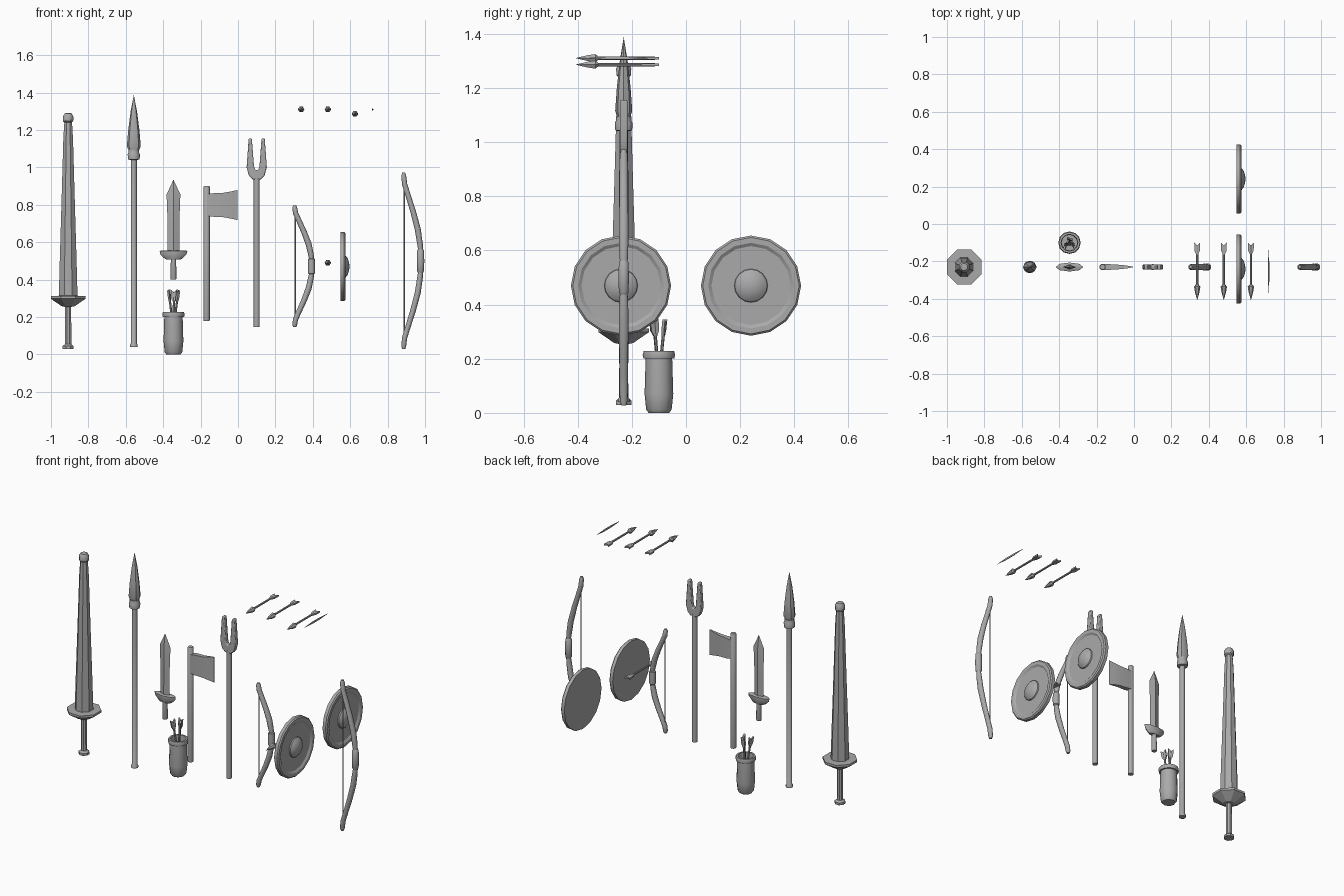
import bpy, bmesh, math
from mathutils import Vector, Matrix

if "Cube" in bpy.data.objects:
    bpy.data.objects.remove(bpy.data.objects["Cube"])

grey = bpy.data.materials.new("plain grey")
grey.diffuse_color = (0.4, 0.4, 0.4, 1)
grey.use_nodes = True
grey.node_tree.nodes["Principled BSDF"].inputs["Base Color"].default_value = grey.diffuse_color
Y0 = -0.23  # row in which most weapons stand


def finish(name, bm, angle=40):
    bmesh.ops.remove_doubles(bm, verts=bm.verts, dist=1e-4)
    bmesh.ops.recalc_face_normals(bm, faces=bm.faces)
    me = bpy.data.meshes.new(name)
    bm.to_mesh(me)
    bm.free()
    me.materials.append(grey)
    me.polygons.foreach_set("use_smooth", [True] * len(me.polygons))
    me.set_sharp_from_angle(angle=math.radians(angle))
    ob = bpy.data.objects.new(name, me)
    bpy.context.collection.objects.link(ob)
    return ob


def loft(name, sections, n=12, flat=False, angle=40):
    """Skin through sections (centre, u, v); flat puts sides on the axes."""
    bm = bmesh.new()
    k = 1 / math.cos(math.pi / n) if flat else 1
    rings = []
    for c, u, v in sections:
        c, u, v = Vector(c), Vector(u) * k, Vector(v) * k
        ring = []
        for i in range(n):
            a = 2 * math.pi * (i + (0.5 if flat else 0)) / n
            ring.append(bm.verts.new(c + u * math.cos(a) + v * math.sin(a)))
        rings.append(ring)
    for p, q in zip(rings, rings[1:]):
        for i in range(n):
            j = (i + 1) % n
            bm.faces.new((p[i], p[j], q[j], q[i]))
    bm.faces.new(rings[0][::-1])
    bm.faces.new(rings[-1])
    return finish(name, bm, angle)


def lathe(name, profile, x=0, y=0, n=12, flat=False, angle=40, squash=1):
    """Upright turned part from (radius, height) pairs."""
    secs = [((x, y, z), (max(r, 1e-5), 0, 0), (0, max(r * squash, 1e-5), 0))
            for r, z in profile]
    return loft(name, secs, n, flat, angle)


def plate(name, half, depth, origin=(0, 0, 0)):
    """Mirror a half outline (x, z) and give it a thickness in y."""
    pts = half + [(-x, z) for x, z in reversed(half) if x > 1e-4]
    o = Vector(origin)
    bm = bmesh.new()
    a = [bm.verts.new(o + Vector((x, -depth, z))) for x, z in pts]
    b = [bm.verts.new(o + Vector((x, depth, z))) for x, z in pts]
    bm.faces.new(a)
    bm.faces.new(b[::-1])
    for i in range(len(pts)):
        j = (i + 1) % len(pts)
        bm.faces.new((a[i], b[i], b[j], a[j]))
    return finish(name, bm)


# Lance
LX = -0.908
lathe("lance_handle", [(.029, .03), (.029, .045), (.017, .055), (.016, .27)], LX, Y0, 8, True)
lathe("lance_guard", [(.02, .255), (.035, .258), (.093, .298), (.093, .312), (.05, .314)],
      LX, Y0, 8, True, 20)
lathe("lance_cone", [(.05, .312), (.045, .5), (.036, .8), (.026, 1.15), (.022, 1.22), (.02, 1.245)],
      LX, Y0, 8, True, 30)
lathe("lance_tip", [(.015, 1.235), (.027, 1.247), (.028, 1.272), (.018, 1.289), (0, 1.292)],
      LX, Y0, 8, True)

# Spear
SX = -0.557
lathe("spear_shaft", [(.021, .04), (.021, .052), (.016, .058), (.016, 1.05)], SX, Y0)
lathe("spear_collar", [(.018, 1.04), (.031, 1.043), (.033, 1.07), (.028, 1.08), (.028, 1.095)],
      SX, Y0)
lathe("spear_head", [(.028, 1.09), (.037, 1.115), (.03, 1.2), (.017, 1.3), (0, 1.388)],
      SX, Y0, 8, squash=.85)

# Dagger
DX = -0.345
lathe("dagger_handle", [(.014, .40), (.016, .405), (.014, .52)], DX, Y0)
loft("dagger_guard", [((DX, Y0, z), (w, 0, 0), (0, d, 0)) for z, w, d in
     [(.507, .038, .016), (.515, .05, .019), (.535, .07, .024), (.553, .074, .024), (.557, .06, .018)]],
     8, angle=35)
loft("dagger_blade", [((DX, Y0, z), (w, 0, 0), (0, d, 0)) for z, w, d in
     [(.55, .032, .014), (.7, .031, .013), (.855, .037, .012), (.935, 1e-5, 1e-5)]], 4, angle=15)

# Axe
AX = -0.168
lathe("axe_shaft", [(.016, .18), (.017, .185), (.017, .895), (.014, .90)], AX, Y0)
loft("axe_blade", [((x, Y0, .799), (0, 0, h), (0, d, 0)) for x, h, d in
     [(-.165, .058, .015), (-.13, .063, .015), (-.08, .065, .012), (-.04, .072, .008), (-.004, .08, .001)]],
     4, True)

# Two-pronged fork
FX = 0.10
lathe("fork_shaft", [(.016, .148), (.016, .95)], FX, Y0)
fork = plate("fork_prongs", [(0, .936), (.022, .936), (.042, .957), (.054, 1.0), (.043, 1.155),
                             (.026, 1.155), (.015, 1.01), (.009, .988), (0, .985)], .014, (FX, Y0, 0))
bev = fork.modifiers.new("soft edges", "BEVEL")
bev.width, bev.segments = .005, 2

# Bows: right-hand limb shape is mirrored about the grip (offset x, height, radius)
LIMB = [(0, .06, .013), (-.003, .09, .015), (-.015, .17, .016), (-.04, .265, .015),
        (-.068, .355, .014), (-.085, .41, .014), (-.09, .455, .013), (-.09, .472, .008)]


def bow(name, x, zc, k):
    path = [(a, -b, r) for a, b, r in reversed(LIMB)] + LIMB
    pts = [Vector((x + a, Y0, zc + b * k)) for a, b, r in path]
    secs = []
    for i, p in enumerate(pts):
        t = (pts[min(i + 1, len(pts) - 1)] - pts[max(i - 1, 0)]).normalized()
        r = path[i][2]
        secs.append((p, Vector((t.z, 0, -t.x)) * r, (0, r * 1.15, 0)))
    loft(name + "_limbs", secs, 10)
    lathe(name + "_grip", [(.012, zc - .065 * k), (.019, zc - .055 * k), (.02, zc),
                           (.019, zc + .055 * k), (.012, zc + .065 * k)], x, Y0, 10)
    lathe(name + "_string", [(.003, zc - .44 * k), (.003, zc + .44 * k)], x - .087, Y0, 6)


bow("small_bow", .393, .472, .69)
bow("large_bow", .976, .50, 1.0)

# Round shields facing +x (radius, x)
SHIELD = [(0, .548), (.185, .548), (.185, .568), (.178, .575), (.158, .575), (.146, .567),
          (.062, .567), (.06, .574), (.045, .586), (.022, .594), (0, .596)]
for side, y in (("front", -.24), ("back", .24)):
    loft(side + "_shield", [((x, y, .47), (0, max(r, 1e-5), 0), (0, 0, max(r, 1e-5)))
                            for r, x in SHIELD], 16, angle=32)


# Arrows: built nock at origin pointing up, then turned
def arrow(name, nock, direction):
    turn = Vector((0, 0, 1)).rotation_difference(Vector(direction))
    place = Matrix.Translation(nock) @ turn.to_matrix().to_4x4()
    parts = [
        lathe(name + "_shaft", [(.006, .015), (.006, .25)], n=8),
        lathe(name + "_head", [(.006, .222), (.017, .235), (.012, .265), (0, .308)], n=6),
        plate(name + "_fletching", [(0, .014), (.016, 0), (.015, .042), (.005, .063), (0, .063)], .005)]
    for ob in parts:
        ob.data.transform(place)


for i, p in enumerate([(.338, 1.31), (.48, 1.31), (.625, 1.286), (.48, .49)]):
    arrow("arrow_%d" % (i + 1), (p[0], -.10, p[1]), (0, -1, 0))
loft("thin_dart", [((.72, y, 1.31), (w, 0, 0), (0, 0, w * 1.6)) for y, w in
     [(-.37, .0004), (-.29, .004), (-.22, .004), (-.14, .0006)]], 6)

# Quiver with three arrows
QX, QY = -.345, -.10
lathe("quiver", [(0, 0), (.038, 0), (.047, .012), (.053, .07), (.049, .2), (.057, .201), (.06, .214),
                 (.056, .228), (.045, .228), (.042, .19), (.042, .03), (0, .03)], QX, QY)
for i, (dx, dy) in enumerate([(-.026, -.02), (.026, -.018), (.003, .022)]):
    top = Vector((QX + dx, QY + dy, .345))
    tip = Vector((QX - dx * .4, QY - dy * .4, .035))
    arrow("quiver_arrow_%d" % (i + 1), top, (tip - top).normalized())
